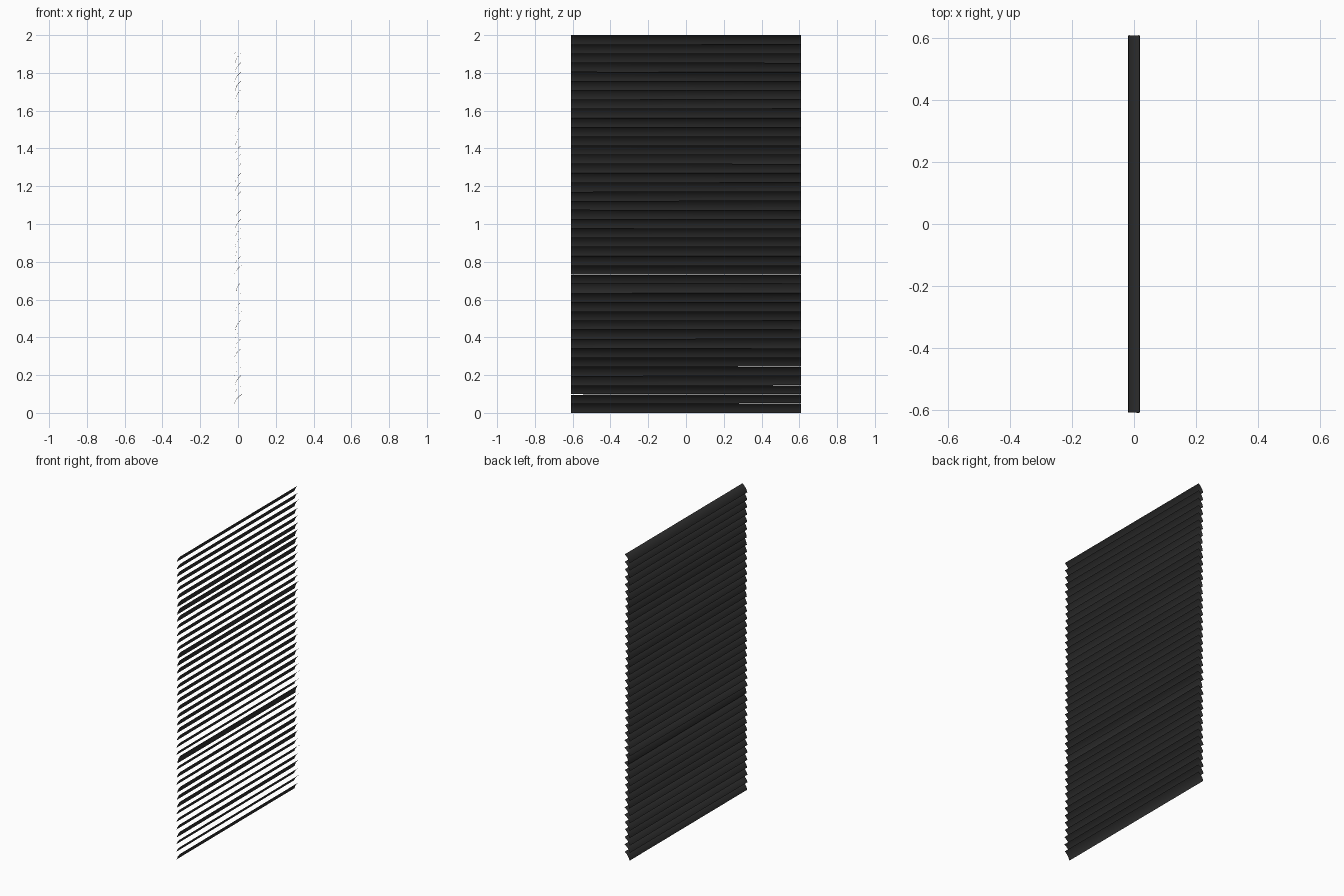
import bpy, math, random

if "Cube" in bpy.data.objects:
    bpy.data.objects.remove(bpy.data.objects["Cube"])

random.seed(7)
COUNT = 41          # slats, top to bottom
LENGTH = 1.22       # slat length along y
CHORD = 0.061       # slat width
SAG = 0.0055        # height of the curved cross-section
SEGS = 8

mat = bpy.data.materials.new("dark_slat")
mat.diffuse_color = (0.03, 0.03, 0.03, 1)
mat.use_nodes = True
mat.node_tree.nodes["Principled BSDF"].inputs["Base Color"].default_value = mat.diffuse_color

# Slats that hang flatter or steeper than the rest (degrees)
SPECIAL = {0: 55, 40: 55, 6: 62, 7: 63, 8: 61, 13: 63, 14: 61, 27: 68,
           25: 52, 26: 50, 28: 51, 30: 52, 34: 52, 35: 51, 36: 53,
           38: 50, 39: 49.5}


def slat_mesh():
    """Thin curved sheet, width along x, length along y, bulging up."""
    verts, faces = [], []
    for i in range(SEGS + 1):
        t = 2 * i / SEGS - 1
        x, z = t * CHORD / 2, SAG * (1 - t * t)
        verts += [(x, -LENGTH / 2, z), (x, LENGTH / 2, z)]
    for i in range(SEGS):
        a = 2 * i
        faces.append((a, a + 2, a + 3, a + 1))
    mesh = bpy.data.meshes.new("slat")
    mesh.from_pydata(verts, [], faces)
    mesh.materials.append(mat)
    mesh.polygons.foreach_set("use_smooth", [True] * len(faces))
    return mesh


# Stack of tilted slats, each hanging slightly unevenly
mesh = slat_mesh()
for k in range(COUNT):
    tilt = SPECIAL.get(k, 57.5 + random.uniform(-2, 2))
    end = k in (0, COUNT - 1)
    roll = 0 if end else math.radians(random.uniform(-0.12, 0.12))
    yaw = 0 if end else math.radians(random.uniform(-0.05, 0.05))
    slat = bpy.data.objects.new(f"slat_{k + 1:02d}", mesh)
    slat.location = (0, 0, 1.975 - k * 1.95 / (COUNT - 1))
    slat.rotation_mode = 'YXZ'
    slat.rotation_euler = (roll, -math.radians(tilt), yaw)
    bpy.context.collection.objects.link(slat)
